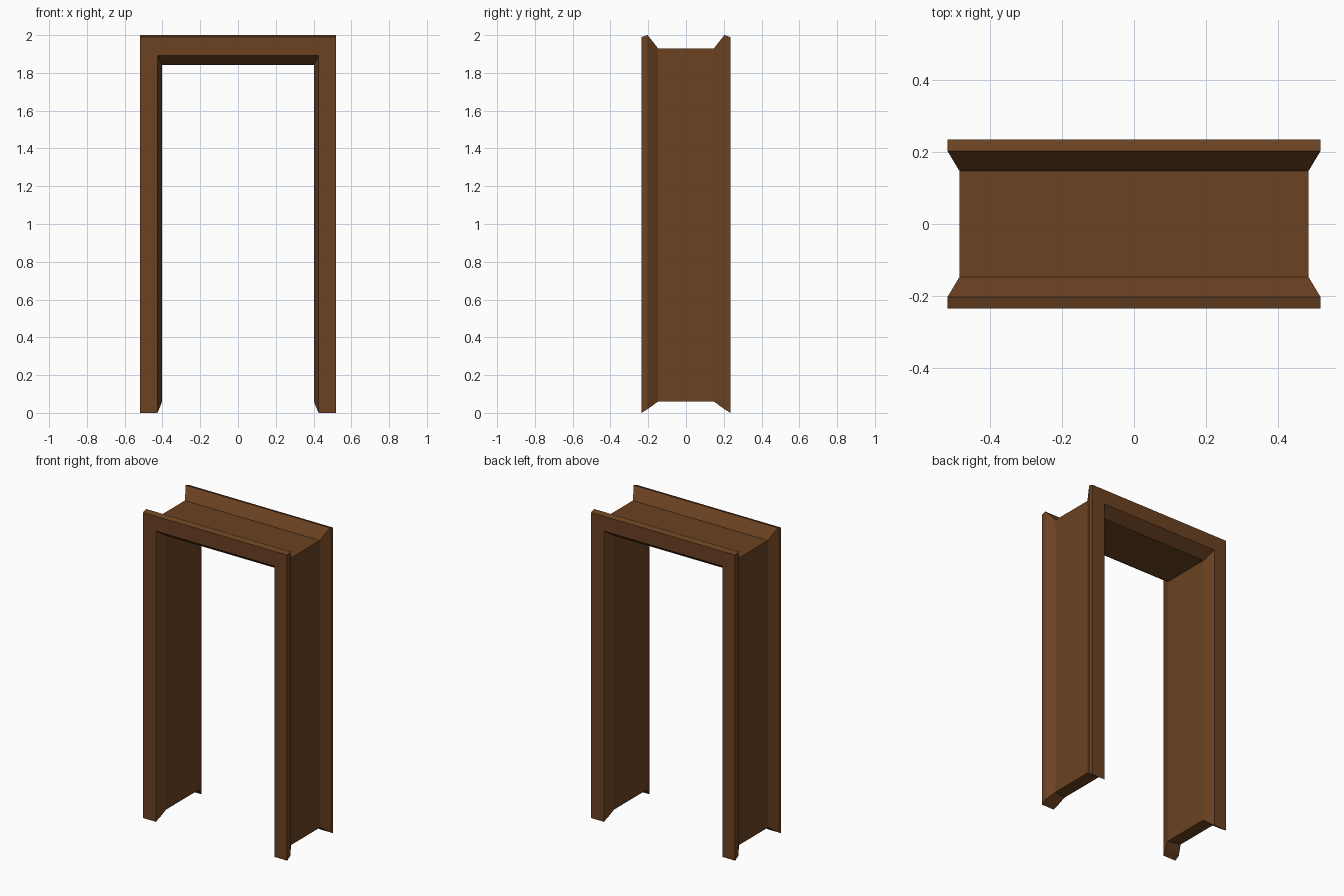
import bpy
import bmesh

if "Cube" in bpy.data.objects:
    bpy.data.objects.remove(bpy.data.objects["Cube"])

# Wood finish
wood = bpy.data.materials.new("dark_wood")
wood.diffuse_color = (0.147, 0.055, 0.016, 1.0)
wood.use_nodes = True
wood.node_tree.nodes["Principled BSDF"].inputs["Base Color"].default_value = wood.diffuse_color

# Half cross-section, front to middle: y, half width, top height, foot height
outer_half = [(-0.235, 0.519, 1.99, 0.0),
              (-0.203, 0.519, 2.00, 0.02),
              (-0.148, 0.486, 1.93, 0.06)]
inner_half = [(-0.235, 0.427, 1.893, 0.0),
              (-0.203, 0.4155, 1.870, 0.025),
              (-0.165, 0.402, 1.843, 0.06)]


def mirrored(half):
    return half + [(-y, x, top, foot) for y, x, top, foot in reversed(half)]


# Closed section: outer side front to back, then inner side back to front
section = mirrored(outer_half) + mirrored(inner_half)[::-1]
n = len(section)

# Sweep the section: left foot, left corner, right corner, right foot
bm = bmesh.new()
frames = []
for side, at_top in ((-1, False), (-1, True), (1, True), (1, False)):
    frames.append([bm.verts.new((side * x, y, top if at_top else foot))
                   for y, x, top, foot in section])
for a, b in zip(frames, frames[1:]):
    for i in range(n):
        j = (i + 1) % n
        bm.faces.new((a[i], a[j], b[j], b[i]))

# Feet, closed strip by strip
for ring in (frames[0], frames[-1]):
    for i in range(n // 2 - 1):
        bm.faces.new((ring[i], ring[i + 1], ring[n - 2 - i], ring[n - 1 - i]))

bmesh.ops.recalc_face_normals(bm, faces=bm.faces[:])
mesh = bpy.data.meshes.new("door_frame")
bm.to_mesh(mesh)
bm.free()
mesh.materials.append(wood)
door_frame = bpy.data.objects.new("door_frame", mesh)
bpy.context.collection.objects.link(door_frame)
